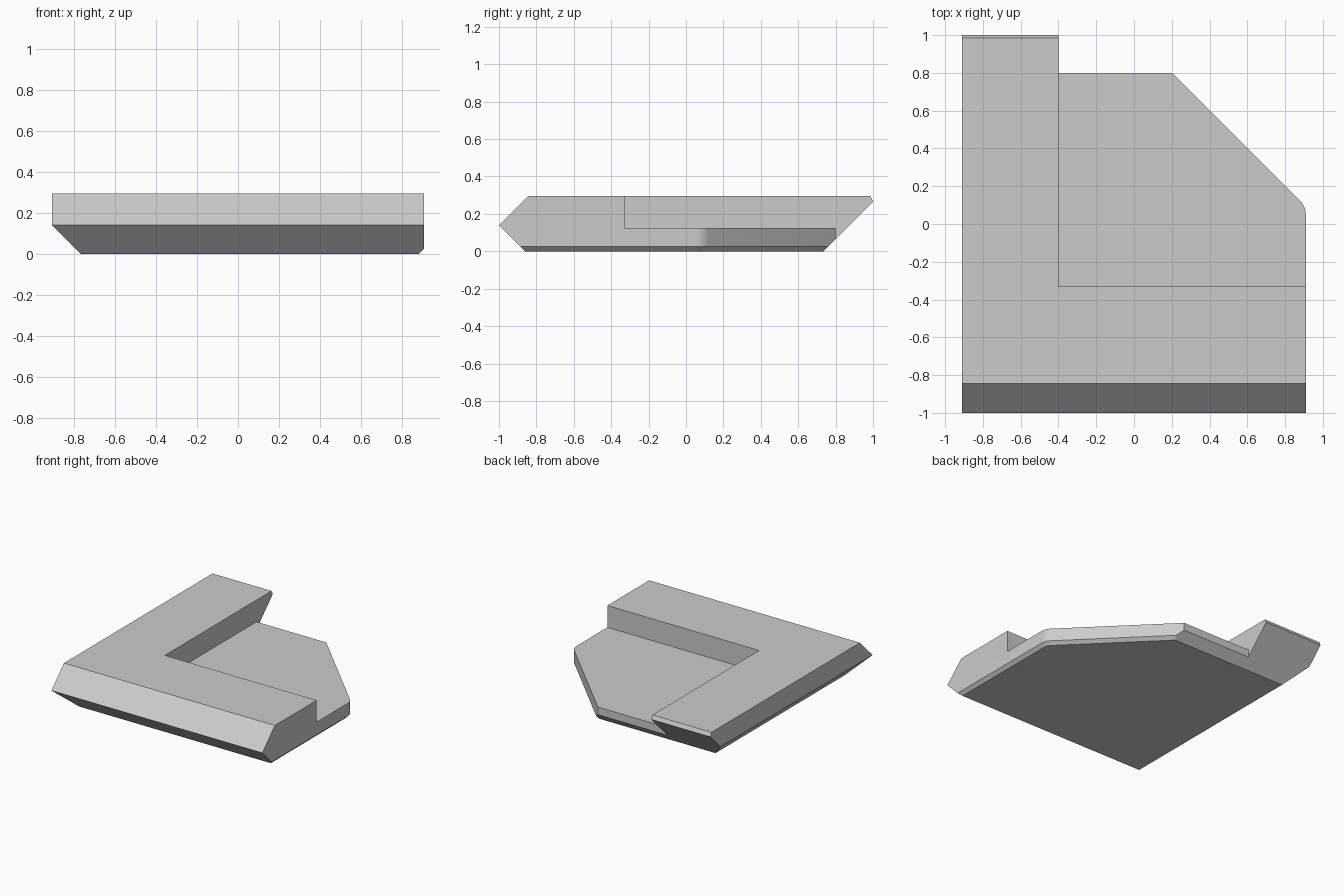
import bpy, bmesh, math
from mathutils import Vector

cube = bpy.data.objects.get("Cube")
if cube:
    bpy.data.objects.remove(cube, do_unlink=True)

grey = bpy.data.materials.new("plain_grey")
grey.use_nodes = True
colour = (0.6, 0.6, 0.6, 1)
grey.diffuse_color = colour
grey.node_tree.nodes["Principled BSDF"].inputs["Base Color"].default_value = colour

HEIGHT = 0.295


def box(name, low, high):
    """Axis-aligned box between two corners."""
    bm = bmesh.new()
    bmesh.ops.create_cube(bm, size=1)
    for v in bm.verts:
        v.co = [h if c > 0 else l for c, l, h in zip(v.co, low, high)]
    mesh = bpy.data.meshes.new(name)
    bm.to_mesh(mesh)
    bm.free()
    mesh.materials.append(grey)
    obj = bpy.data.objects.new(name, mesh)
    bpy.context.collection.objects.link(obj)
    return obj


def slice_off(bm, point, normal):
    """Remove everything on the normal side of a plane and cap the cut."""
    geom = bm.verts[:] + bm.edges[:] + bm.faces[:]
    cut = bmesh.ops.bisect_plane(bm, geom=geom, dist=1e-5, plane_co=point,
                                 plane_no=Vector(normal).normalized(), clear_outer=True)
    edges = [e for e in cut["geom_cut"] if isinstance(e, bmesh.types.BMEdge) and e.is_boundary]
    if edges:
        bmesh.ops.contextual_create(bm, geom=edges)


# Slab with sloping ends and underside
body = box("corner_base", (-0.91, -1, 0), (0.91, 1, HEIGHT))
bm = bmesh.new()
bm.from_mesh(body.data)
slice_off(bm, (0, -1, 0.14), (0, -1, 1))
slice_off(bm, (0, -1, 0.14), (0, -1, -1))
slice_off(bm, (-0.91, 0, 0.14), (-1, 0, -1))
slice_off(bm, (0, 1, 0.265), (0, 1, -1))
slice_off(bm, (0, 1, 0.265), (0, 2, 1))

# Diagonal corner, rounded into the side, with a small chamfer below
centre, radius, steps = Vector((0.81, 0.05, 0.025)), 0.1, 6
for i in range(steps + 1):
    a = math.radians(45) * i / steps
    out = Vector((math.cos(a), math.sin(a), 0))
    touch = centre + out * radius
    slice_off(bm, touch, out)
    slice_off(bm, touch, out - Vector((0, 0, 1)))
bmesh.ops.recalc_face_normals(bm, faces=bm.faces[:])
bm.to_mesh(body.data)
bm.free()

# Cut the sunken tray and trim its back edge
cutters = [box("tray_cutter", (-0.4, -0.33, 0.125), (2, 2, 1)),
           box("back_edge_cutter", (-0.4, 0.8, -1), (2, 2, 1))]
bpy.context.view_layer.objects.active = body
for cutter in cutters:
    mod = body.modifiers.new(cutter.name, "BOOLEAN")
    mod.operation = "DIFFERENCE"
    mod.solver = "EXACT"
    mod.object = cutter
    bpy.ops.object.modifier_apply(modifier=mod.name)
for cutter in cutters:
    bpy.data.objects.remove(cutter, do_unlink=True)

# Smooth only the rounded corner
bpy.ops.object.select_all(action="DESELECT")
body.select_set(True)
bpy.ops.object.shade_smooth_by_angle(angle=math.radians(20))
